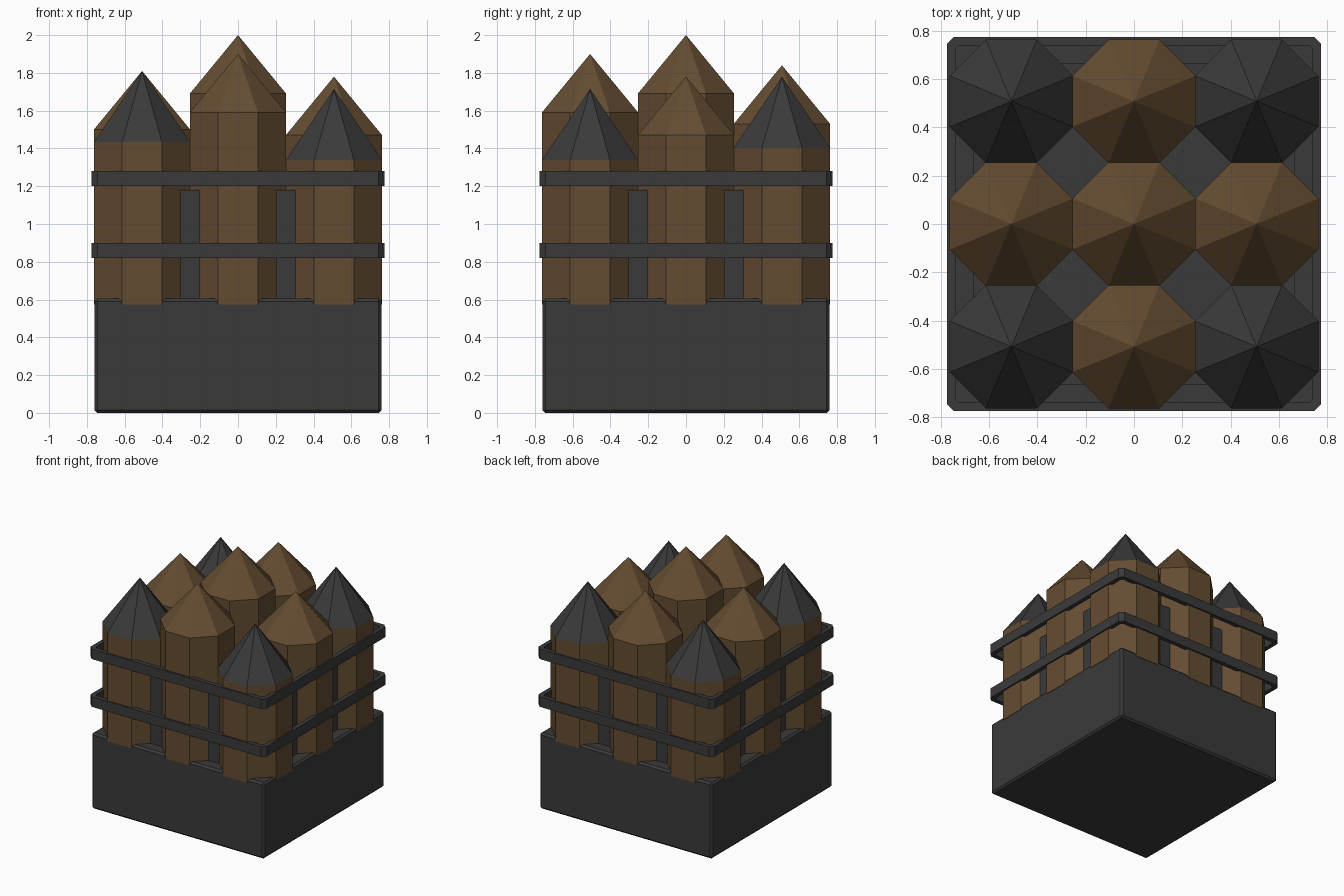
import bpy, bmesh, math

if "Cube" in bpy.data.objects:
    bpy.data.objects.remove(bpy.data.objects["Cube"])


def material(name, col):
    m = bpy.data.materials.new(name)
    m.diffuse_color = (*col, 1)
    m.use_nodes = True
    m.node_tree.nodes["Principled BSDF"].inputs["Base Color"].default_value = m.diffuse_color
    return m


IRON = material("dark iron", (0.042, 0.042, 0.042))
WOOD = material("brown wood", (0.127, 0.072, 0.031))


def finish(name, bm, mats):
    bmesh.ops.recalc_face_normals(bm, faces=bm.faces[:])
    me = bpy.data.meshes.new(name)
    bm.to_mesh(me)
    bm.free()
    for m in mats:
        me.materials.append(m)
    ob = bpy.data.objects.new(name, me)
    bpy.context.collection.objects.link(ob)
    return ob


def box(name, half, z0, z1, bevel=0):
    bm = bmesh.new()
    bmesh.ops.create_cube(bm, size=1)
    for v in bm.verts:
        v.co = (v.co.x * 2 * half, v.co.y * 2 * half, z1 if v.co.z > 0 else z0)
    if bevel:
        bmesh.ops.bevel(bm, geom=bm.edges[:], offset=bevel, segments=1, affect='EDGES')
    return finish(name, bm, [IRON])


def stake(name, x, y, shoulder, tip, capped):
    # octagonal log with a pointed top, the point iron on corner logs
    bm = bmesh.new()
    r = 0.255 / math.cos(math.pi / 8)

    def ring(z):
        return [bm.verts.new((x + r * math.cos((i + .5) * math.pi / 4),
                              y + r * math.sin((i + .5) * math.pi / 4), z)) for i in range(8)]
    low, high = ring(0.575), ring(shoulder)
    apex = bm.verts.new((x, y, tip))
    bm.faces.new(low)
    for i in range(8):
        j = (i + 1) % 8
        bm.faces.new((low[i], low[j], high[j], high[i]))
        bm.faces.new((high[i], high[j], apex)).material_index = int(capped)
    finish(name, bm, [WOOD, IRON])


def band(name, z0, z1):
    # square hoop with chamfered corners
    bm = bmesh.new()

    def ring(h, c, z):
        pts = [(h, -h + c), (h, h - c), (h - c, h), (-h + c, h),
               (-h, h - c), (-h, -h + c), (-h + c, -h), (h - c, -h)]
        return [bm.verts.new((px, py, z)) for px, py in pts]
    loops = [ring(0.775, 0.03, z0), ring(0.775, 0.03, z1),
             ring(0.74, 0.015, z1), ring(0.74, 0.015, z0)]
    for k in range(4):
        a, b = loops[k], loops[(k + 1) % 4]
        for i in range(8):
            j = (i + 1) % 8
            bm.faces.new((a[i], a[j], b[j], b[i]))
    finish(name, bm, [IRON])


# base block and inner core seen between the logs
box("base_block", 0.76, 0, 0.605, 0.015)
box("inner_core", 0.664, 0.58, 1.18)

# nine logs: tip heights by row, front to back
TIPS = [(1.81, 1.90, 1.715), (1.81, 2.0, 1.78), (1.745, 1.84, 1.78)]
for row, tips in enumerate(TIPS):
    for col, tip in enumerate(tips):
        corner = row != 1 and col != 1
        stake(f"log_{row}_{col}", (col - 1) * 0.508, (row - 1) * 0.508,
              tip - (0.377 if corner else 0.31), tip, corner)

# iron bands
band("lower_band", 0.82, 0.90)
band("upper_band", 1.20, 1.28)
